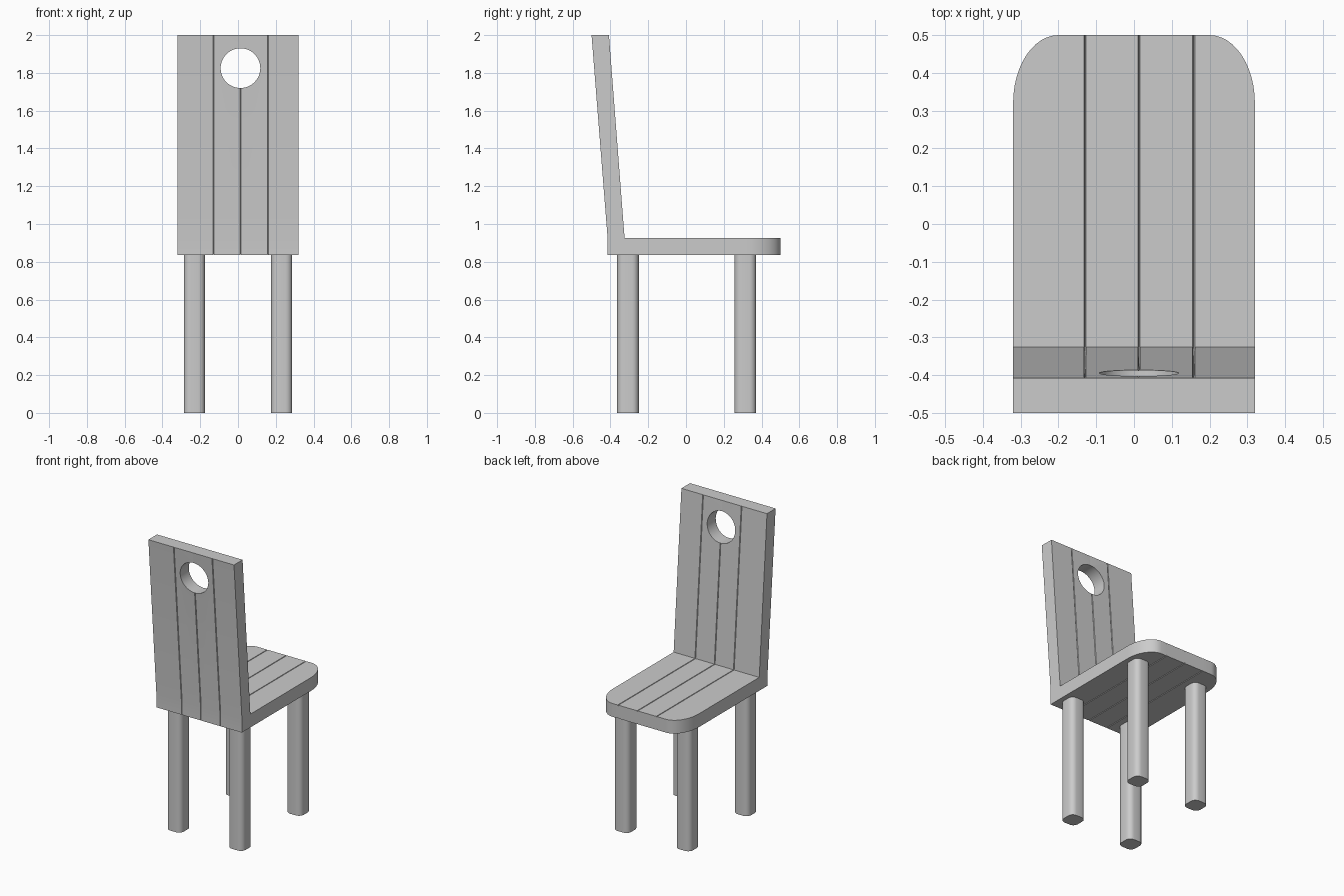
import bpy, bmesh, math

if "Cube" in bpy.data.objects:
    bpy.data.objects.remove(bpy.data.objects["Cube"])

GROOVES = (-0.13, 0.013, 0.158)


def finish(name, bm, angle=30):
    bmesh.ops.recalc_face_normals(bm, faces=bm.faces)
    me = bpy.data.meshes.new(name)
    bm.to_mesh(me)
    bm.free()
    ob = bpy.data.objects.new(name, me)
    bpy.context.collection.objects.link(ob)
    return ob


def smooth(ob):
    bpy.ops.object.select_all(action='DESELECT')
    ob.select_set(True)
    bpy.context.view_layer.objects.active = ob
    bpy.ops.object.shade_smooth_by_angle(angle=math.radians(30))


# Seat and backrest: one L-shaped board, lofted from the rounded seat end to the top
# station: outer (y, z), inner (y, z), half width, groove depth, groove half width
stations = []
N = 12
for i in range(N + 1):
    t = math.pi / 2 * (1 - i / N)
    y = 0.32 + 0.18 * math.sin(t)
    stations.append(((y, 0.835), (y, 0.925), 0.20 + 0.12 * math.cos(t), 0.008, 0.003))
stations += [
    ((-0.416, 0.835), (-0.325, 0.925), 0.32, 0.008, 0.003),
    ((-0.416, 0.938), (-0.331, 1.0), 0.32, 0.008, 0.003),
    ((-0.5, 2.0), (-0.408, 2.0), 0.32, 0.0, 0.003),
]


def section(bm, outer, inner, hw, depth, gw):
    dy, dz = inner[0] - outer[0], inner[1] - outer[1]
    thick = math.hypot(dy, dz)

    def row(base, sign):
        pts = [(-hw, 0)]
        for g in GROOVES:
            pts += [(g - gw, 0), (g, depth), (g + gw, 0)]
        pts.append((hw, 0))
        return [bm.verts.new((x, base[0] + sign * d * dy / thick,
                              base[1] + sign * d * dz / thick)) for x, d in pts]
    return row(outer, 1) + row(inner, -1)[::-1]


bm = bmesh.new()
rings = [section(bm, *s) for s in stations]
n = len(rings[0])
for a, b in zip(rings, rings[1:]):
    for i in range(n):
        j = (i + 1) % n
        bm.faces.new((a[i], a[j], b[j], b[i]))
bm.faces.new(rings[0])
bm.faces.new(rings[-1])
board = finish("seat_and_backrest", bm)

# Round handle hole through the backrest
bm = bmesh.new()
bmesh.ops.create_cone(bm, cap_ends=True, segments=48, radius1=0.105, radius2=0.105, depth=0.6)
cutter = finish("hole_cutter", bm)
cutter.rotation_euler = (math.pi / 2, 0, 0)
cutter.location = (0.013, -0.45, 1.825)
cutter.hide_render = True
mod = board.modifiers.new("hole", 'BOOLEAN')
mod.operation = 'DIFFERENCE'
mod.solver = 'EXACT'
mod.object = cutter
bpy.context.view_layer.objects.active = board
bpy.ops.object.modifier_apply(modifier=mod.name)
bpy.data.objects.remove(cutter)
smooth(board)

# Four legs with rounded vertical edges
for end, y in (("back", -0.307), ("front", 0.314)):
    for side, s in (("left", -1), ("right", 1)):
        bm = bmesh.new()
        bmesh.ops.create_cube(bm, size=1)
        bmesh.ops.scale(bm, verts=bm.verts, vec=(0.112, 0.114, 0.838))
        bmesh.ops.translate(bm, verts=bm.verts, vec=(s * 0.231, y, 0.419))
        upright = [e for e in bm.edges if abs(e.verts[0].co.z - e.verts[1].co.z) > 0.1]
        bmesh.ops.bevel(bm, geom=upright, offset=0.035, segments=5, profile=0.5,
                        affect='EDGES')
        smooth(finish(f"{end}_{side}_leg", bm))
